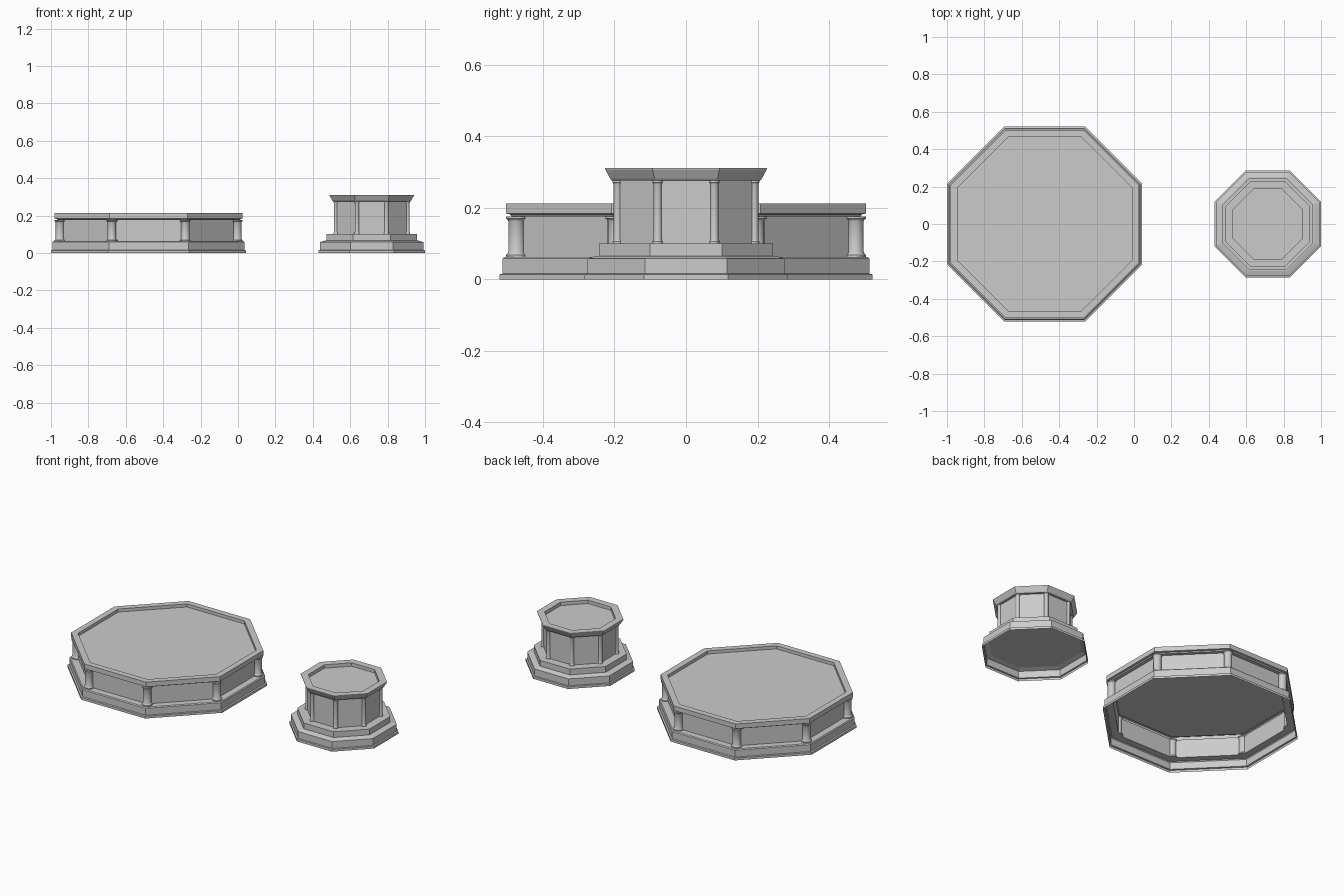
import bpy, bmesh, math

cube = bpy.data.objects.get("Cube")
if cube:
    bpy.data.objects.remove(cube)

stone = bpy.data.materials.new("grey_stone")
stone.use_nodes = True
COLOUR = (0.6, 0.6, 0.6, 1)
stone.diffuse_color = COLOUR
stone.node_tree.nodes["Principled BSDF"].inputs["Base Color"].default_value = COLOUR


def lathe(bm, profile, sides, centre=(0, 0), turn=0.0, cap_start=False, cap_end=False):
    """Sweep (radius, z) pairs round a vertical axis."""
    rings = []
    for r, z in profile:
        angles = [turn + 2 * math.pi * i / sides for i in range(sides)]
        rings.append([bm.verts.new((centre[0] + r * math.cos(a),
                                    centre[1] + r * math.sin(a), z)) for a in angles])
    for low, high in zip(rings, rings[1:]):
        for i in range(sides):
            j = (i + 1) % sides
            bm.faces.new((low[i], low[j], high[j], high[i]))
    if cap_start:
        bm.faces.new(rings[0][::-1])
    if cap_end:
        bm.faces.new(rings[-1])


def make_object(name, bm, x, smooth=False):
    mesh = bpy.data.meshes.new(name)
    bm.to_mesh(mesh)
    bm.free()
    mesh.materials.append(stone)
    obj = bpy.data.objects.new(name, mesh)
    obj.location.x = x
    bpy.context.collection.objects.link(obj)
    if smooth:
        bpy.ops.object.select_all(action='DESELECT')
        obj.select_set(True)
        bpy.context.view_layer.objects.active = obj
        bpy.ops.object.shade_smooth_by_angle(angle=math.radians(40))
    return obj


CORNER = 1 / math.cos(math.pi / 8)


def octagon(name, x, profile, **caps):
    """Octagonal part; profile gives (distance to flat side, z)."""
    bm = bmesh.new()
    lathe(bm, [(a * CORNER, z) for a, z in profile], 8, turn=math.pi / 8, **caps)
    return make_object(name, bm, x)


def columns(name, x, apothem, radius, bottom, top, trim):
    """Round column with base and capital at each octagon corner."""
    wide = radius * 1.25
    profile = [(wide, bottom), (wide, bottom + trim), (radius * 1.1, bottom + trim * 1.4),
               (radius, bottom + trim * 2.2), (radius, top - trim * 2.2),
               (radius * 1.1, top - trim * 1.4), (wide, top - trim), (wide, top)]
    bm = bmesh.new()
    for i in range(8):
        a = math.pi / 8 + i * math.pi / 4
        r = apothem * CORNER
        lathe(bm, profile, 16, (r * math.cos(a), r * math.sin(a)),
              cap_start=True, cap_end=True)
    return make_object(name, bm, x, smooth=True)


# Large low platform, hollow underneath
BIG = -0.478
octagon("platform_plinth", BIG, [(0.522, 0), (0.522, 0.014), (0.513, 0.016),
                                 (0.513, 0.058), (0.508, 0.063), (0.468, 0.063)])
octagon("platform_wall", BIG, [(0.468, 0.063), (0.468, 0.176)])
octagon("platform_rim_and_deck", BIG,
        [(0.468, 0.176), (0.488, 0.176), (0.492, 0.182), (0.503, 0.184),
         (0.503, 0.213), (0.467, 0.213), (0.467, 0.194)], cap_end=True)
columns("platform_columns", BIG, 0.474, 0.023, 0.063, 0.176, 0.006)

# Small tall pedestal with two steps and a flared top
SMALL = 0.715
octagon("pedestal_plinth", SMALL, [(0.285, 0), (0.285, 0.014), (0.277, 0.016),
                                   (0.277, 0.058), (0.25, 0.066)], cap_end=True)
octagon("pedestal_step", SMALL, [(0.243, 0.066), (0.243, 0.101), (0.193, 0.101)])
octagon("pedestal_wall", SMALL, [(0.193, 0.101), (0.193, 0.276)])
octagon("pedestal_rim_and_deck", SMALL,
        [(0.193, 0.276), (0.207, 0.276), (0.212, 0.282), (0.226, 0.308), (0.226, 0.311),
         (0.186, 0.311), (0.186, 0.29)], cap_end=True)
columns("pedestal_columns", SMALL, 0.191, 0.0115, 0.101, 0.276, 0.005)
